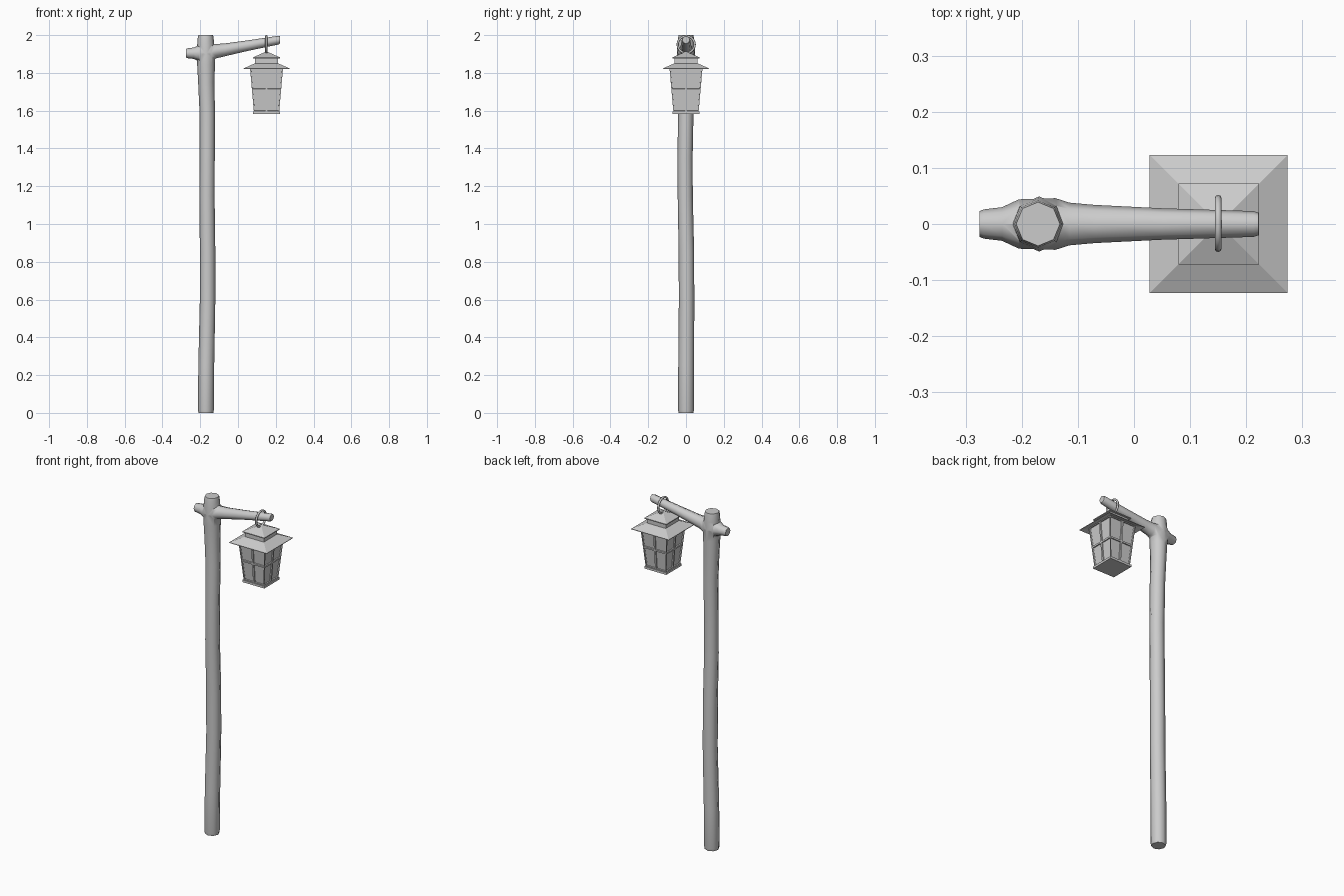
import bpy, bmesh, math

if "Cube" in bpy.data.objects:
    bpy.data.objects.remove(bpy.data.objects["Cube"])

CX = 0.151  # lantern centre


def finish(name, bm, smooth=None):
    bmesh.ops.recalc_face_normals(bm, faces=bm.faces)
    me = bpy.data.meshes.new(name)
    bm.to_mesh(me)
    bm.free()
    ob = bpy.data.objects.new(name, me)
    bpy.context.collection.objects.link(ob)
    if smooth:
        smooth_object(ob, smooth)
    return ob


def smooth_object(ob, angle):
    bpy.ops.object.select_all(action='DESELECT')
    ob.select_set(True)
    bpy.context.view_layer.objects.active = ob
    bpy.ops.object.shade_smooth_by_angle(angle=math.radians(angle))


def bridge(bm, rings, cap_start=True, cap_end=True):
    for a, b in zip(rings, rings[1:]):
        n = len(a)
        for i in range(n):
            bm.faces.new((a[i], a[(i + 1) % n], b[(i + 1) % n], b[i]))
    if cap_start:
        bm.faces.new(rings[0][::-1])
    if cap_end:
        bm.faces.new(rings[-1])


def log(name, path, upright, sides=8):
    """Rough log through (x, y, z, radius) points, rings across z or x."""
    bm = bmesh.new()
    rings = []
    for x, y, z, r in path:
        ring = []
        for i in range(sides):
            t = 2 * math.pi * i / sides
            c, s = r * math.cos(t), r * math.sin(t)
            ring.append(bm.verts.new((x + c, y + s, z) if upright else (x, y + c, z + s)))
        rings.append(ring)
    bridge(bm, rings)
    return finish(name, bm)


def square_stack(name, levels):
    """Square rings (half width, z) joined from top to bottom."""
    bm = bmesh.new()
    rings = [[bm.verts.new((CX + sx * h, sy * h, z))
              for sx, sy in ((-1, -1), (1, -1), (1, 1), (-1, 1))] for h, z in levels]
    bridge(bm, rings)
    return finish(name, bm)


# Crooked post with a swelling where the arm grows out
post = log("post", [
    (-0.170, 0, 0, 0.039), (-0.170, 0, 0.015, 0.042), (-0.168, 0.001, 0.25, 0.042),
    (-0.161, 0.003, 0.6, 0.041), (-0.161, 0.002, 0.85, 0.041), (-0.164, -0.004, 1.15, 0.040),
    (-0.163, -0.005, 1.35, 0.040), (-0.163, -0.001, 1.6, 0.041), (-0.168, 0, 1.75, 0.043),
    (-0.169, 0, 1.84, 0.047), (-0.169, 0, 1.90, 0.049), (-0.171, 0, 1.95, 0.045),
    (-0.171, 0, 1.985, 0.042), (-0.171, 0, 2.0, 0.039)], True)

# Tapered arm, passing through the post to a short stub
arm = log("arm", [
    (-0.275, 0, 1.904, 0.023), (-0.268, 0, 1.904, 0.026), (-0.235, 0, 1.904, 0.030),
    (-0.205, 0, 1.905, 0.044), (-0.140, 0, 1.908, 0.046), (-0.115, 0, 1.915, 0.038),
    (-0.07, 0, 1.922, 0.034), (0.05, 0, 1.944, 0.028), (0.213, 0, 1.973, 0.023),
    (0.222, 0, 1.975, 0.020)], False)

# Merge arm into post as one piece of wood
mod = post.modifiers.new("join", 'BOOLEAN')
mod.operation = 'UNION'
mod.solver = 'EXACT'
mod.object = arm
bpy.context.view_layer.objects.active = post
bpy.ops.object.modifier_apply(modifier=mod.name)
bpy.data.objects.remove(arm)
smooth_object(post, 55)

# Hanging ring around the arm
bpy.ops.mesh.primitive_torus_add(major_radius=0.045, minor_radius=0.006, major_segments=24,
                                 minor_segments=8, location=(0.15, 0.001, 1.95),
                                 rotation=(0, math.pi / 2, 0))
ring = bpy.context.object
ring.name = "hanging_ring"
smooth_object(ring, 50)

# Lantern roof: cap, neck and wide brim
square_stack("lantern_roof", [
    (0.004, 1.912), (0.072, 1.882), (0.072, 1.877), (0.061, 1.877), (0.061, 1.850),
    (0.072, 1.846), (0.123, 1.823), (0.123, 1.820), (0.085, 1.832)])

# Lantern body: tapered sides with two by two recessed panes
bm = bmesh.new()
TOP, BOT, ZT, ZB = 0.088, 0.067, 1.832, 1.594
for k in range(4):
    c, s = round(math.cos(k * math.pi / 2)), round(math.sin(k * math.pi / 2))
    grid = []
    for t in (0, 0.49, 1):
        h = BOT + (TOP - BOT) * t
        grid.append([bm.verts.new((CX + u * h * c + h * s, u * h * s - h * c, ZB + (ZT - ZB) * t))
                     for u in (-1, 0, 1)])
    for j in range(2):
        for i in range(2):
            bm.faces.new((grid[j][i], grid[j][i + 1], grid[j + 1][i + 1], grid[j + 1][i]))
panes = bm.faces[:]
bmesh.ops.remove_doubles(bm, verts=bm.verts, dist=1e-4)
bmesh.ops.holes_fill(bm, edges=[e for e in bm.edges if e.is_boundary], sides=0)
bmesh.ops.recalc_face_normals(bm, faces=bm.faces)
panes = [f for f in bm.faces if abs(f.normal.z) < 0.5]
bmesh.ops.inset_individual(bm, faces=panes, thickness=0.007, depth=0)
bmesh.ops.inset_individual(bm, faces=panes, thickness=0.0005, depth=-0.007)
finish("lantern_body", bm)

# Base plate
square_stack("lantern_base", [(0.072, 1.595), (0.072, 1.582)])
